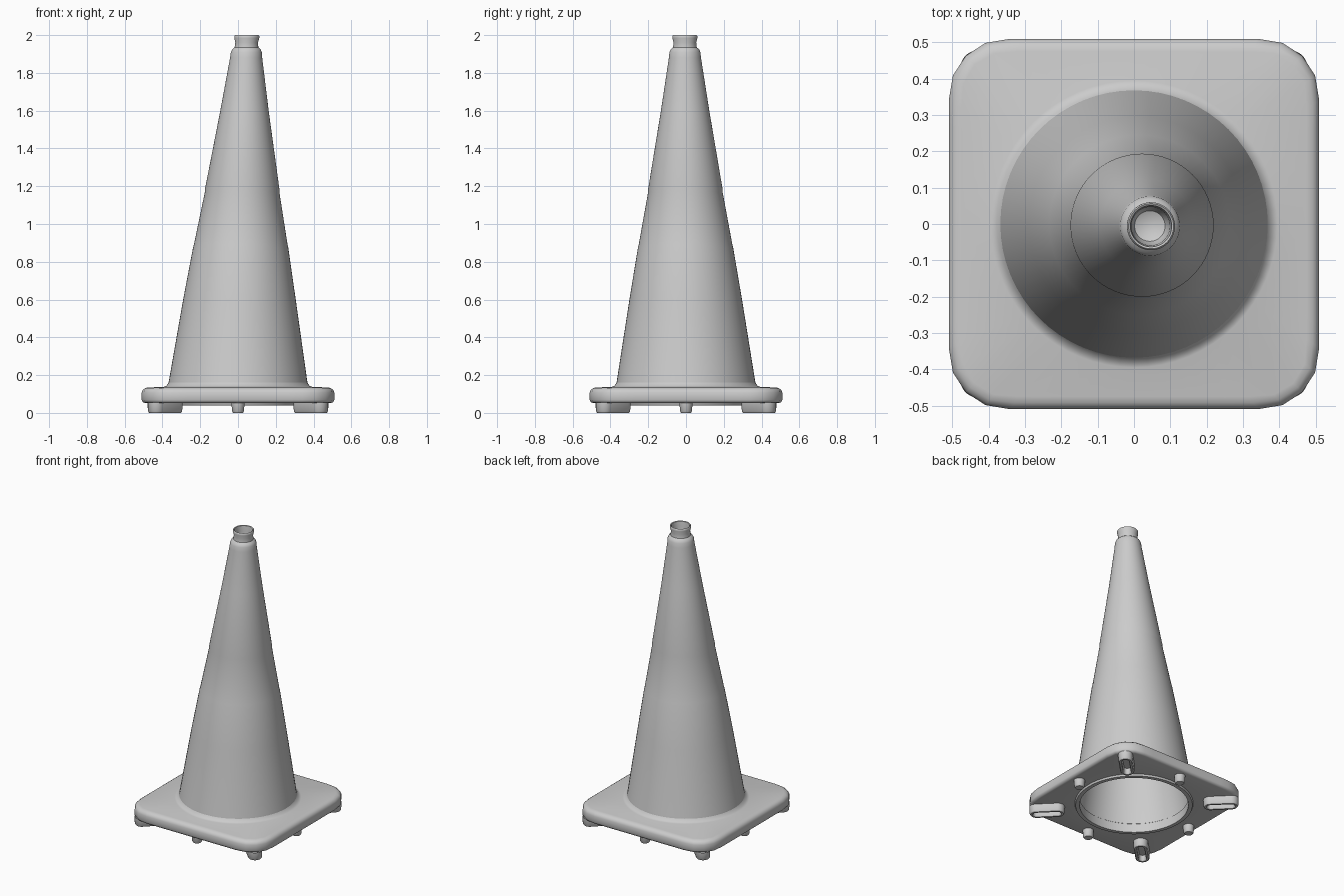
import bpy, bmesh, math

if "Cube" in bpy.data.objects:
    bpy.data.objects.remove(bpy.data.objects["Cube"])

N = 64
HALF, CORNER = 0.51, 0.16
ANGLES = [2 * math.pi * i / N for i in range(N)]


def circle(r, z, lean=True):
    # the body leans slightly towards +x as it rises
    t = max(0.0, (z - 0.14) / 1.86) if lean else 0
    cx, cy = 0.047 * t ** 1.3, -0.006 * t
    return [(cx + r * math.cos(a), cy + r * math.sin(a), z) for a in ANGLES]


def rounded_square(inset, z):
    h, k = HALF - inset, HALF - CORNER
    r, pts = h - k, []
    for a in ANGLES:
        c, s = abs(math.cos(a)), abs(math.sin(a))
        t = h / max(c, s)
        if t * min(c, s) > k:
            b = k * (c + s)
            t = b + math.sqrt(max(0, b * b - 2 * k * k + r * r))
        pts.append((t * math.cos(a), t * math.sin(a), z))
    return pts


def capsule(length, r, z, n=32):
    pts = []
    for i in range(n):
        a = 2 * math.pi * (i + 0.5) / n
        pts.append((math.copysign(length / 2, math.cos(a)) + r * math.cos(a), r * math.sin(a), z))
    return pts


def loft(name, rings, cap_start=False, cap_end=False, angle=40):
    bm = bmesh.new()
    loops = [[bm.verts.new(p) for p in ring] for ring in rings]
    n = len(loops[0])
    for a, b in zip(loops, loops[1:]):
        for i in range(n):
            j = (i + 1) % n
            bm.faces.new((a[i], a[j], b[j], b[i]))
    if cap_start:
        bm.faces.new(loops[0][::-1])
    if cap_end:
        bm.faces.new(loops[-1])
    bmesh.ops.recalc_face_normals(bm, faces=bm.faces)
    mesh = bpy.data.meshes.new(name)
    bm.to_mesh(mesh)
    bm.free()
    ob = bpy.data.objects.new(name, mesh)
    bpy.context.collection.objects.link(ob)
    bpy.ops.object.select_all(action='DESELECT')
    ob.select_set(True)
    bpy.context.view_layer.objects.active = ob
    bpy.ops.object.shade_smooth_by_angle(angle=math.radians(angle))
    return ob


# Hollow cone: inner wall up, outer wall down from the neck, closed in the neck
inner = [(0.02, 1.87), (0.065, 1.86), (0.09, 1.7), (0.21, 1.0), (0.285, 0.5), (0.345, 0.14), (0.347, 0.06)]
outer = [(0.372, 0.06), (0.372, 0.14), (0.366, 0.17), (0.298, 0.6), (0.252, 0.875), (0.248, 0.89),
         (0.197, 1.17), (0.197, 1.185), (0.128, 1.6), (0.085, 1.88), (0.082, 1.91), (0.075, 1.925),
         (0.063, 1.935), (0.060, 1.96), (0.066, 1.985), (0.066, 1.995), (0.062, 2.0),
         (0.057, 1.997), (0.053, 1.96), (0.052, 1.92), (0.042, 1.895), (0.02, 1.885)]
loft("cone_body", [circle(r, z) for r, z in inner + outer], True, True)

# Square base plate with a round opening and a small lip underneath
base = [circle(0.365, 0.12, False), circle(0.34, 0.10, False), circle(0.34, 0.04, False),
        circle(0.365, 0.04, False), circle(0.37, 0.052, False)]
base += [rounded_square(i, z) for i, z in
         [(0.02, 0.052), (0.006, 0.056), (0, 0.068), (0, 0.108), (0.006, 0.122), (0.018, 0.131), (0.035, 0.135)]]
base += [circle(r, z, False) for r, z in [(0.395, 0.137), (0.38, 0.142), (0.368, 0.16)]]
loft("base_plate", base, angle=50)

# Feet: hollow elongated ones at the corners, round pegs mid-side
for q in range(4):
    a = q * math.pi / 2
    foot = loft(f"corner_foot_{q + 1}",
                [capsule(0.13, r, z) for r, z in
                 [(0.046, 0.055), (0.044, 0.008), (0.038, 0.0), (0.026, 0.0), (0.022, 0.006), (0.02, 0.04)]],
                cap_end=True)
    foot.rotation_euler.z = a + math.pi / 4
    rad = 0.545
    foot.location = (rad * math.cos(a + math.pi / 4), rad * math.sin(a + math.pi / 4), 0.005 - 0.005)
    peg = loft(f"side_peg_{q + 1}",
               [capsule(0.0, r, z, 20) for r, z in [(0.035, 0.055), (0.032, 0.008), (0.026, 0.0)]],
               cap_end=True)
    peg.location = (0.445 * math.cos(a), 0.445 * math.sin(a), 0)
